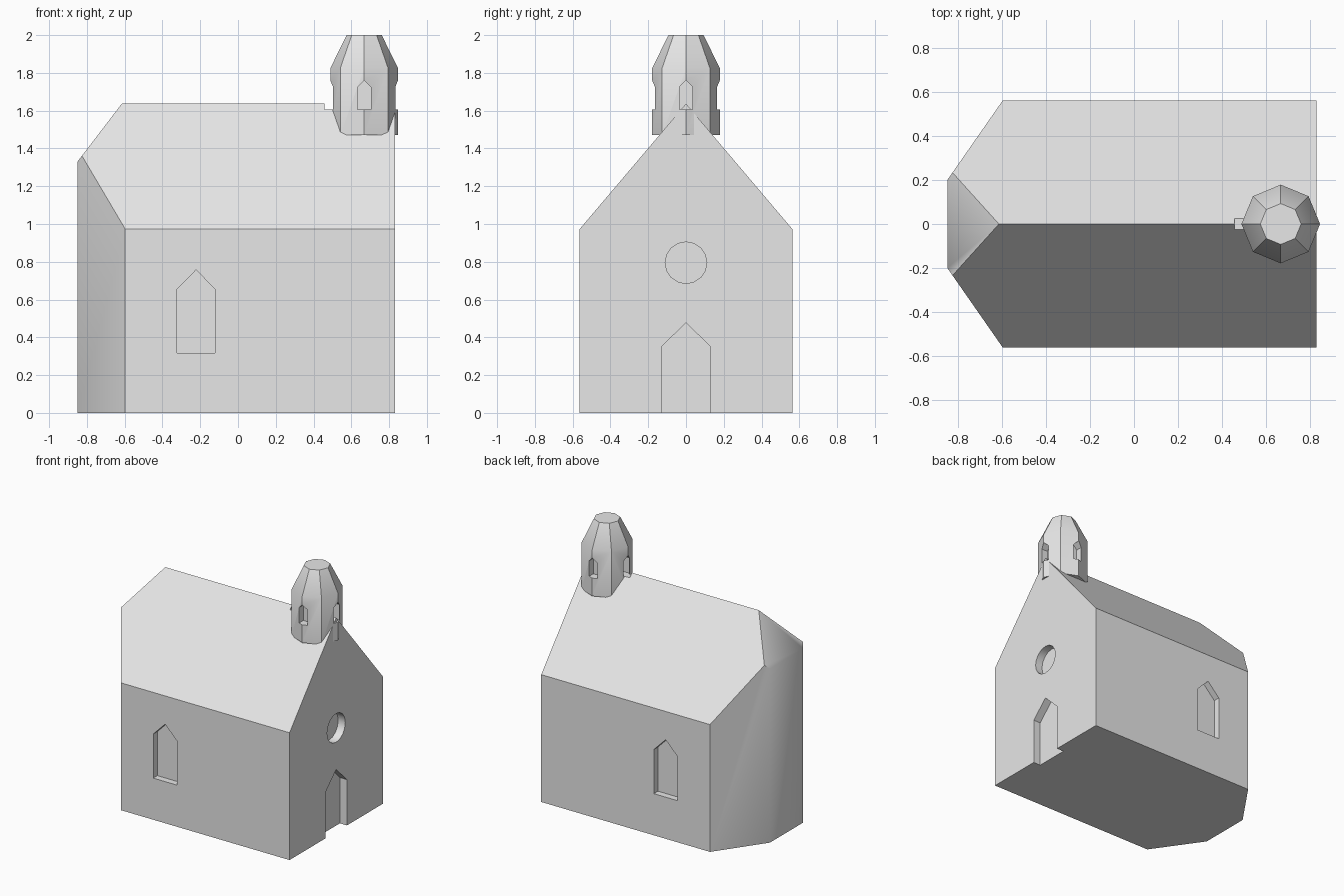
import bpy, bmesh, math
from mathutils import Vector, Matrix

if "Cube" in bpy.data.objects:
    bpy.data.objects.remove(bpy.data.objects["Cube"])

stone = bpy.data.materials.new("pale_stone")
stone.diffuse_color = (0.8, 0.8, 0.8, 1)
stone.use_nodes = True
stone.node_tree.nodes["Principled BSDF"].inputs["Base Color"].default_value = stone.diffuse_color


def make_object(name, bm):
    bmesh.ops.recalc_face_normals(bm, faces=bm.faces)
    mesh = bpy.data.meshes.new(name)
    bm.to_mesh(mesh)
    bm.free()
    mesh.materials.append(stone)
    obj = bpy.data.objects.new(name, mesh)
    bpy.context.collection.objects.link(obj)
    return obj


def extrude_outline(name, points, offset):
    """Solid made by sweeping a closed outline along a vector."""
    bm = bmesh.new()
    face = bm.faces.new([bm.verts.new(p) for p in points])
    out = bmesh.ops.extrude_face_region(bm, geom=[face])
    verts = [v for v in out["geom"] if isinstance(v, bmesh.types.BMVert)]
    bmesh.ops.translate(bm, vec=offset, verts=verts)
    return make_object(name, bm)


def niche(name, half_w, z0, z1, z2, r_in, r_out, angle, centre=(0, 0)):
    """Pointed-arch cutter reaching from r_in to r_out along a direction."""
    rot = Matrix.Rotation(angle, 3, "Z")
    c = Vector((centre[0], centre[1], 0))
    prof = [(-half_w, z0), (half_w, z0), (half_w, z1), (0, z2), (-half_w, z1)]
    pts = [c + rot @ Vector((r_in, y, z)) for y, z in prof]
    return extrude_outline(name, pts, rot @ Vector((r_out - r_in, 0, 0)))


def cut(obj, cutters):
    for c in cutters:
        m = obj.modifiers.new("cut", "BOOLEAN")
        m.operation, m.solver, m.object = "DIFFERENCE", "EXACT", c
        bpy.context.view_layer.objects.active = obj
        bpy.ops.object.modifier_apply(modifier=m.name)


def smooth(obj, degrees):
    bpy.ops.object.select_all(action="DESELECT")
    obj.select_set(True)
    bpy.context.view_layer.objects.active = obj
    bpy.ops.object.shade_smooth_by_angle(angle=math.radians(degrees))


# Nave and apse: six-sided footprint raised, then sliced by the roof planes
FRONT, HALF_W, EAVE, RIDGE = 0.83, 0.563, 0.973, 1.637
footprint = [(FRONT, -HALF_W, 0), (FRONT, HALF_W, 0), (-0.597, HALF_W, 0),
             (-0.85, 0.2, 0), (-0.85, -0.2, 0), (-0.597, -HALF_W, 0)]
church = extrude_outline("church_body", footprint, (0, 0, 2))
bm = bmesh.new()
bm.from_mesh(church.data)
rise = RIDGE - EAVE
for point, normal in [((0, 0, RIDGE), (0, rise, HALF_W)),
                      ((0, 0, RIDGE), (0, -rise, HALF_W)),
                      ((-0.615, 0, RIDGE), (-0.307, 0, 0.235))]:
    res = bmesh.ops.bisect_plane(bm, geom=bm.verts[:] + bm.edges[:] + bm.faces[:],
                                 dist=1e-5, plane_co=point, plane_no=normal, clear_outer=True)
    edges = [e for e in res["geom_cut"] if isinstance(e, bmesh.types.BMEdge)]
    bmesh.ops.contextual_create(bm, geom=edges)
bmesh.ops.recalc_face_normals(bm, faces=bm.faces)
bm.to_mesh(church.data)
bm.free()

# Bell turret: octagon with corners on the axes, tapering to a flat top
TX = 0.668
bm = bmesh.new()
rings = []
for z, r in [(1.47, 0.179), (1.825, 0.179), (2.0, 0.093)]:
    rings.append([bm.verts.new((TX + r * math.cos(i * math.pi / 4),
                                r * math.sin(i * math.pi / 4), z)) for i in range(8)])
for low, high in zip(rings, rings[1:]):
    for i in range(8):
        j = (i + 1) % 8
        bm.faces.new((low[i], low[j], high[j], high[i]))
bm.faces.new(rings[0][::-1])
bm.faces.new(rings[-1])
turret = make_object("bell_turret", bm)

# Turret openings on the four axis corners
bell_cuts = [niche("bell_opening_cutter", 0.035, 1.607, 1.725, 1.76, 0.115, 0.21,
                   k * math.pi / 2, (TX, 0)) for k in range(4)]

# Side windows, doorway and round window
body_cuts = [niche("window_cutter", 0.1, 0.318, 0.655, 0.757, HALF_W - 0.05, 0.7,
                   s * math.pi / 2, (-0.222, 0)) for s in (-1, 1)]
body_cuts.append(niche("door_cutter", 0.13, -0.1, 0.35, 0.477, FRONT - 0.06, 1.0, 0))
circle = [(FRONT - 0.06, 0.11 * math.cos(i * math.pi / 8),
           0.795 + 0.11 * math.sin(i * math.pi / 8)) for i in range(16)]
body_cuts.append(extrude_outline("round_window_cutter", circle, (0.3, 0, 0)))

cut(turret, bell_cuts)
# the rear turret opening also nicks the ridge
cut(church, body_cuts + [bell_cuts[2]])
for c in bell_cuts + body_cuts:
    bpy.data.objects.remove(c, do_unlink=True)

smooth(church, 39)
smooth(turret, 30)
